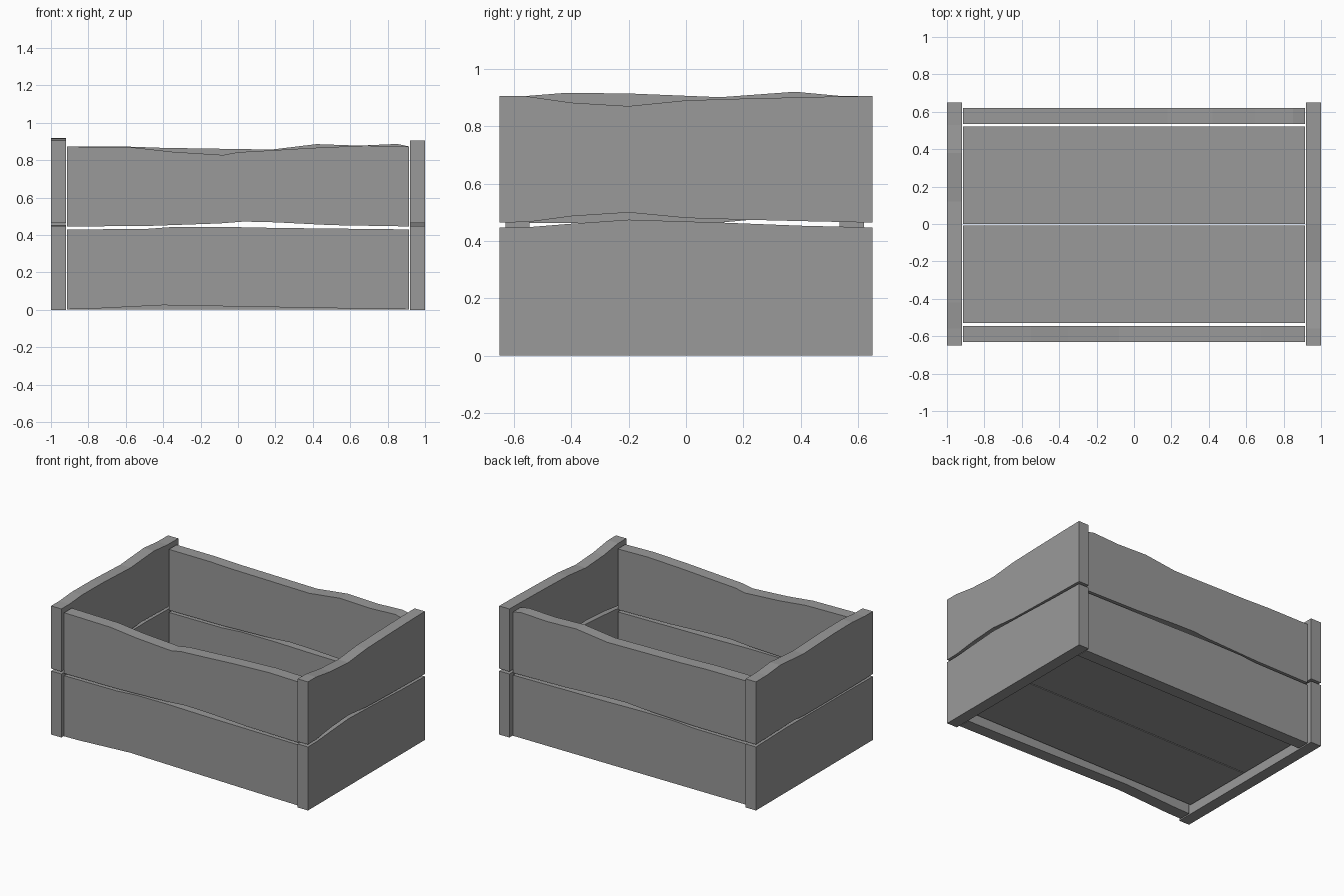
import bpy, bmesh
from mathutils import Vector

cube = bpy.data.objects.get("Cube")
if cube:
    bpy.data.objects.remove(cube, do_unlink=True)

grey = bpy.data.materials.new("plain grey")
grey.use_nodes = True
colour = (0.32, 0.32, 0.32, 1)
grey.diffuse_color = colour
grey.node_tree.nodes["Principled BSDF"].inputs["Base Color"].default_value = colour


def plank(name, axis, near, far, bottom, top):
    """Extrude an upright outline, drawn along x or y, across the other axis."""
    def place(u, w, z):
        return (u, w, z) if axis == "x" else (w, u, z)
    bm = bmesh.new()
    outline = bottom + top[::-1]
    face = bm.faces.new([bm.verts.new(place(u, near, z)) for u, z in outline])
    grown = bmesh.ops.extrude_face_region(bm, geom=[face])
    shift = Vector(place(0, far - near, 0))
    bmesh.ops.translate(bm, vec=shift,
                        verts=[v for v in grown["geom"] if isinstance(v, bmesh.types.BMVert)])
    bmesh.ops.recalc_face_normals(bm, faces=bm.faces)
    mesh = bpy.data.meshes.new(name)
    bm.to_mesh(mesh)
    bm.free()
    mesh.materials.append(grey)
    obj = bpy.data.objects.new(name, mesh)
    bpy.context.collection.objects.link(obj)


def edge(half, z, *bumps):
    """Edge level at both ends, with worn points between."""
    return [(-half, z), *bumps, (half, z)]


L, W = 0.913, 0.65

# Long side planks, with a narrow gap between the two rows
lower_top = edge(L, 0.43, (-0.5, 0.432), (-0.35, 0.443), (-0.1, 0.444), (0.2, 0.438))
upper_bottom = edge(L, 0.446, (-0.5, 0.448), (-0.1, 0.462), (0.03, 0.472), (0.2, 0.468), (0.5, 0.453))
plank("front_lower_plank", "x", -0.63, -0.545,
      edge(L, 0.003, (-0.8, 0.005), (-0.4, 0.025), (0.1, 0.016), (0.68, 0.006)), lower_top)
plank("front_upper_plank", "x", -0.63, -0.545, upper_bottom,
      edge(L, 0.873, (-0.55, 0.867), (-0.35, 0.845), (-0.08, 0.828), (0, 0.843),
           (0.2, 0.854), (0.4, 0.866), (0.68, 0.878)))
plank("back_lower_plank", "x", 0.535, 0.62, edge(L, 0.003), lower_top)
plank("back_upper_plank", "x", 0.535, 0.62, upper_bottom,
      edge(L, 0.874, (-0.6, 0.873), (-0.4, 0.866), (0.18, 0.857), (0.42, 0.886),
           (0.65, 0.878), (0.85, 0.887)))

# End planks
end_top = edge(W, 0.447, (-0.55, 0.448), (-0.4, 0.46), (-0.2, 0.474), (0.12, 0.464), (0.4, 0.453))
plank("left_lower_end", "y", 0.92, 1, edge(W, 0), end_top)
plank("left_upper_end", "y", 0.92, 1,
      edge(W, 0.464, (-0.55, 0.466), (-0.4, 0.486), (-0.2, 0.499), (0, 0.48), (0.2, 0.474), (0.45, 0.468)),
      edge(W, 0.905, (-0.56, 0.905), (-0.4, 0.882), (-0.2, 0.87), (0, 0.89), (0.2, 0.896), (0.5, 0.903)))
plank("right_lower_end", "y", -1, -0.92, edge(W, 0),
      edge(W, 0.447, (-0.4, 0.45), (0.1, 0.452), (0.3, 0.455)))
plank("right_upper_end", "y", -1, -0.92,
      edge(W, 0.464, (-0.4, 0.462), (0.12, 0.464), (0.23, 0.474), (0.4, 0.47)),
      edge(W, 0.905, (-0.56, 0.905), (-0.42, 0.916), (-0.2, 0.914), (0.12, 0.901),
           (0.38, 0.92), (0.53, 0.906)))

# Floor boards
for name, near, far in (("front_floor_board", -0.53, -0.007), ("back_floor_board", 0, 0.522)):
    plank(name, "x", near, far, edge(L, 0.06), edge(L, 0.13))
